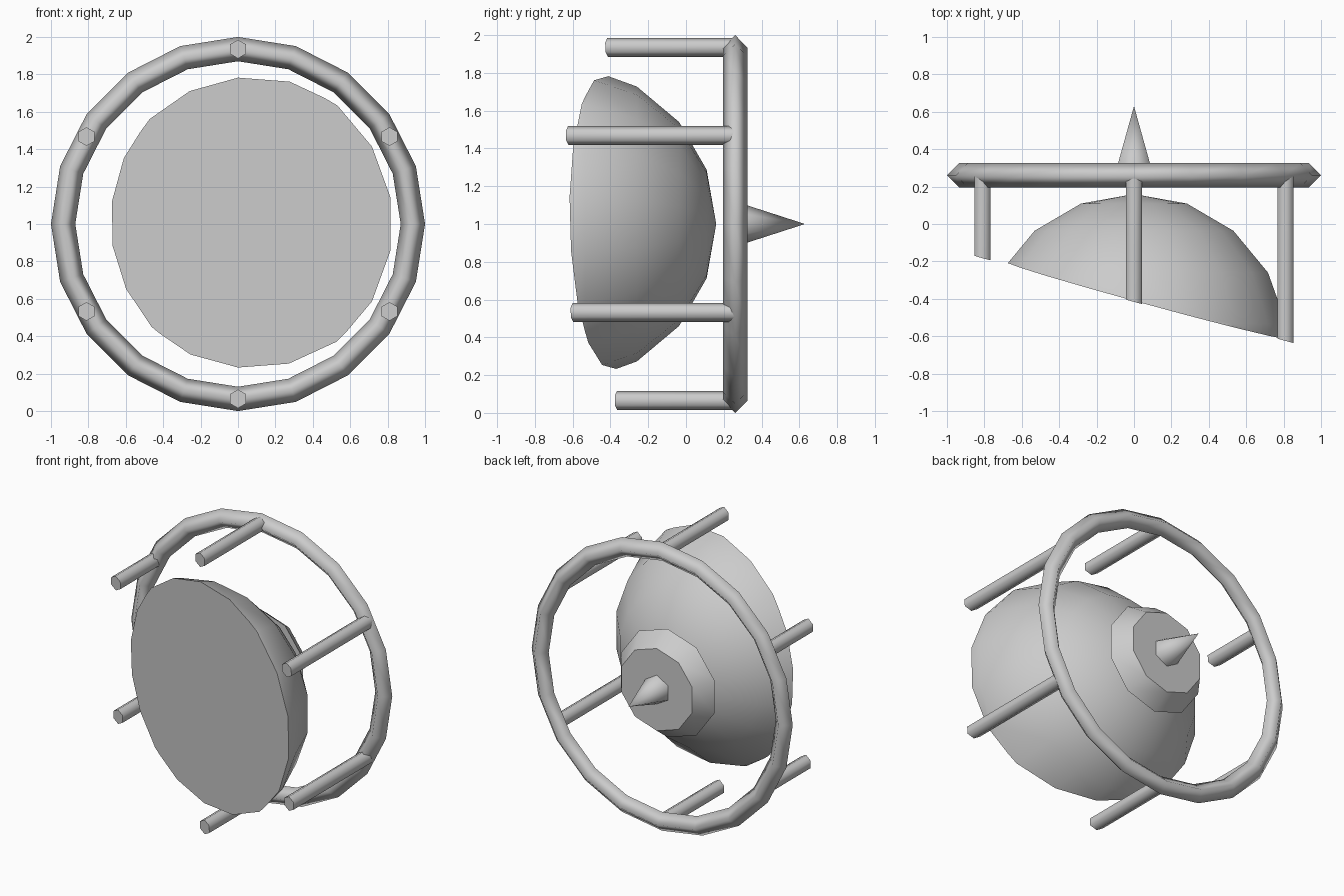
import bpy, bmesh, math
from mathutils import Vector, Matrix

if "Cube" in bpy.data.objects:
    bpy.data.objects.remove(bpy.data.objects["Cube"])

grey = bpy.data.materials.new("grey")
grey.diffuse_color = (0.6, 0.6, 0.6, 1)
grey.use_nodes = True
grey.node_tree.nodes["Principled BSDF"].inputs["Base Color"].default_value = grey.diffuse_color

# slanted plane that trims the dome and the posts
CUT_POINT = Vector((0, -0.39, 1))
CUT_NORMAL = Vector((-0.273, -1, -0.027)).normalized()


def finish(name, bm, angle, trim=False):
    """Trim against the slanted plane, then make a shaded object."""
    if trim:
        geom = bm.verts[:] + bm.edges[:] + bm.faces[:]
        res = bmesh.ops.bisect_plane(bm, geom=geom, plane_co=CUT_POINT,
                                     plane_no=CUT_NORMAL, clear_outer=True)
        rim = [e for e in res["geom_cut"] if isinstance(e, bmesh.types.BMEdge)]
        bmesh.ops.contextual_create(bm, geom=rim)
    bmesh.ops.recalc_face_normals(bm, faces=bm.faces[:])
    mesh = bpy.data.meshes.new(name)
    bm.to_mesh(mesh)
    bm.free()
    mesh.materials.append(grey)
    obj = bpy.data.objects.new(name, mesh)
    bpy.context.collection.objects.link(obj)
    bpy.ops.object.select_all(action='DESELECT')
    bpy.context.view_layer.objects.active = obj
    obj.select_set(True)
    bpy.ops.object.shade_smooth_by_angle(angle=math.radians(angle))
    return obj


def lathe(name, profile, sides, angle, x=0, z=1, trim=False):
    """Turn (radius, y) points round a y axis, with a corner at the top."""
    bm = bmesh.new()
    rows = []
    for r, y in profile:
        if r == 0:
            rows.append([bm.verts.new((x, y, z))] * sides)
        else:
            rows.append([bm.verts.new((x + r * math.sin(math.tau * i / sides), y,
                                       z + r * math.cos(math.tau * i / sides)))
                         for i in range(sides)])
    closed = profile[0] == profile[-1]
    if closed:
        for v in rows[-1]:
            bm.verts.remove(v)
        rows[-1] = rows[0]
    for a, b in zip(rows, rows[1:]):
        for i in range(sides):
            j = (i + 1) % sides
            corners = list(dict.fromkeys((a[i], a[j], b[j], b[i])))
            bm.faces.new(corners)
    if not closed:
        for (r, _), row in zip((profile[0], profile[-1]), (rows[0], rows[-1])):
            if r > 0:
                bm.faces.new(row)
    return finish(name, bm, angle, trim)


# round hoop with a diamond section
lathe("hoop", [(1.0, 0.26), (0.935, 0.325), (0.87, 0.26), (0.935, 0.195), (1.0, 0.26)],
      20, 100)

# dome: part of a sphere, trimmed flat at the front
R = 0.84
arc = [(R * math.sin(math.radians(a)), -0.68 + R * math.cos(math.radians(a)))
       for a in range(20, 180, 20)]
lathe("dome", [(0, -0.68 + R)] + arc + [(0, -0.68 - R)], 18, 40, trim=True)

# tapered hub and its spike
lathe("hub", [(0.375, 0.20), (0.285, 0.32)], 10, 40)
lathe("spike", [(0.1, 0.32), (0, 0.63)], 6, 65)

# six posts round the hoop
for k in range(6):
    a = math.radians(30 + 60 * k)
    lathe(f"post_{k + 1}", [(0.05, 0.26), (0.05, -0.9)], 6, 65,
          x=0.935 * math.cos(a), z=1 + 0.935 * math.sin(a), trim=True)
